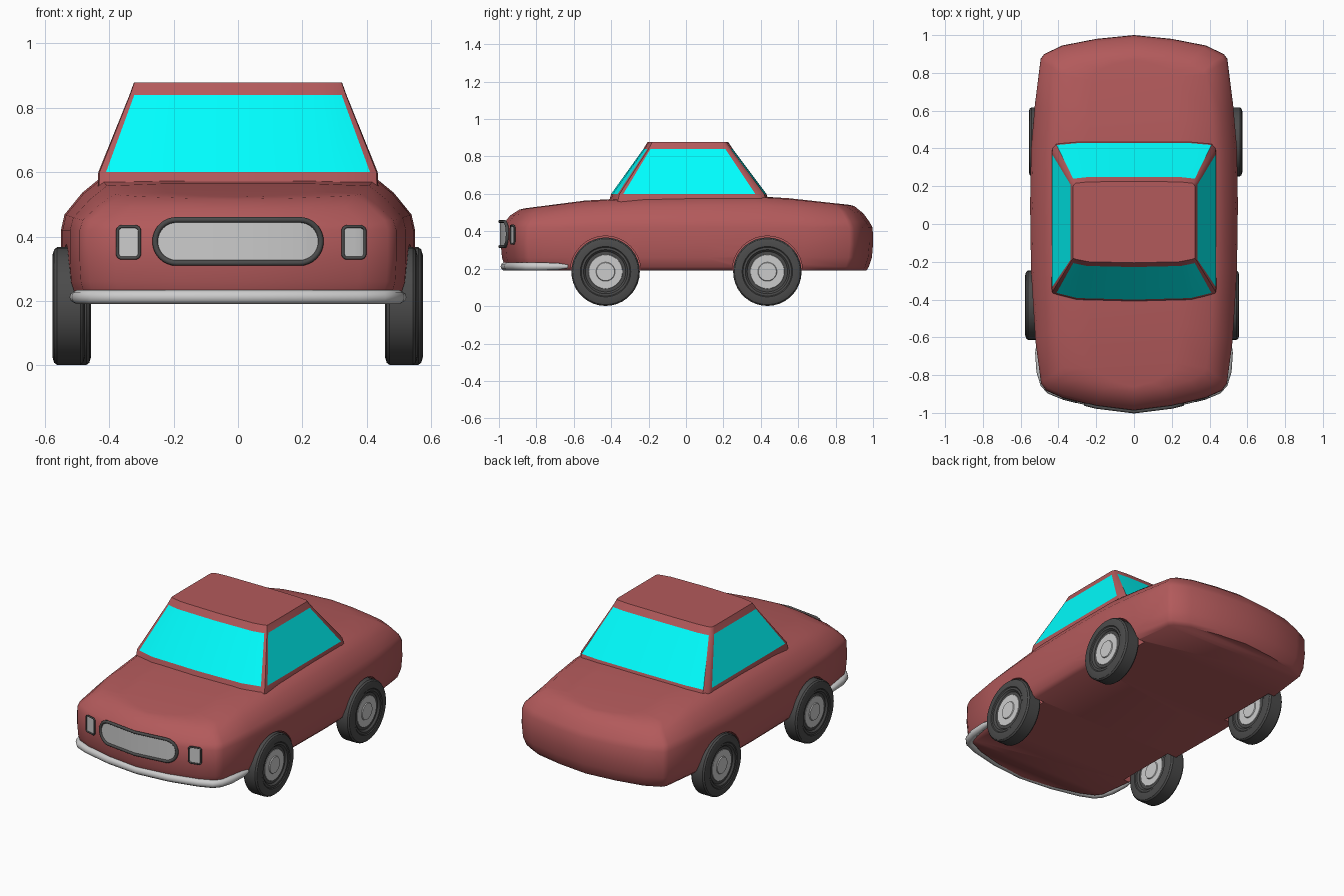
import bpy, bmesh, math

if "Cube" in bpy.data.objects:
    bpy.data.objects.remove(bpy.data.objects["Cube"])


def material(name, rgb):
    m = bpy.data.materials.new(name)
    m.diffuse_color = (*rgb, 1)
    m.use_nodes = True
    m.node_tree.nodes["Principled BSDF"].inputs["Base Color"].default_value = m.diffuse_color
    return m


RED = material("red_paint", (0.448, 0.102, 0.105))
CYAN = material("cyan_glass", (0.0, 1.0, 1.0))
DARK = material("dark_rubber", (0.07, 0.07, 0.07))


def mesh_object(name, verts, faces, mat=None, smooth=35):
    me = bpy.data.meshes.new(name)
    me.from_pydata(verts, [], faces)
    bm = bmesh.new()
    bm.from_mesh(me)
    bmesh.ops.delete(bm, geom=[v for v in bm.verts if not v.link_faces], context='VERTS')
    bmesh.ops.remove_doubles(bm, verts=bm.verts, dist=0.0001)
    bmesh.ops.recalc_face_normals(bm, faces=bm.faces)
    bm.to_mesh(me)
    bm.free()
    ob = bpy.data.objects.new(name, me)
    bpy.context.collection.objects.link(ob)
    if mat:
        me.materials.append(mat)
    if smooth:
        smooth_by_angle(ob, smooth)
    return ob


def activate(ob):
    bpy.ops.object.select_all(action='DESELECT')
    ob.select_set(True)
    bpy.context.view_layer.objects.active = ob


def smooth_by_angle(ob, deg):
    activate(ob)
    bpy.ops.object.shade_smooth_by_angle(angle=math.radians(deg))


def interp(table, v):
    for (a, za), (b, zb) in zip(table, table[1:]):
        if v <= b:
            return za + (zb - za) * (v - a) / (b - a)
    return table[-1][1]


def loft(levels):
    """Stack half outlines (front centre to rear centre), mirrored in x and capped."""
    n = len(levels[0])
    m = 2 * n - 2
    verts = []
    for half in levels:
        verts += half + [(-x, y, z) for x, y, z in half[-2:0:-1]]
    sides = [[(k * m + i, k * m + (i + 1) % m, (k + 1) * m + (i + 1) % m, (k + 1) * m + i)
              for i in range(m)] for k in range(len(levels) - 1)]
    caps = []
    for base in (0, (len(levels) - 1) * m):
        for i in range(n - 1):
            ids = [i, i + 1, (m - i - 1) % m, (m - i) % m]
            caps.append([base + j for j in dict.fromkeys(ids)])
    return verts, sides, caps


# Lower body: one plan outline, scaled level by level up to the bonnet line
plan = [(0, -.99), (.2, -.965), (.38, -.92), (.465, -.882), (.492, -.845), (.522, -.62),
        (.545, -.25), (.55, .1), (.545, .4), (.525, .63), (.494, .875), (.475, .9),
        (.38, .945), (.2, .98), (0, 1)]
top_line = [(-1, .50), (-.9, .515), (-.42, .575), (.43, .585), (.9, .535), (1, .51)]
levels = [[(x * sx, y * sy, z) for x, y in plan]
          for sx, sy, z in [(.93, .965, .19), (.965, .977, .21), (.992, .994, .26),
                            (1, 1, .33), (1, .998, .42)]]
for sx, sy, t in [(.98, .982, .3), (.88, .95, .72), (.78, .9, 1), (.45, .87, 1.03)]:
    levels.append([(x * sx, y * sy, .42 + t * (interp(top_line, y * sy) - .42))
                   for x, y in plan])
verts, sides, caps = loft(levels)
body = mesh_object("body", verts, sum(sides, []) + caps, RED, 0)

# Wheel wells cut into the body
AXLES = (-.43, .435)
for y in AXLES:
    for s in (-1, 1):
        bpy.ops.mesh.primitive_cylinder_add(vertices=32, radius=.188, depth=.3,
                                            location=(s * .595, y, .187),
                                            rotation=(0, math.pi / 2, 0))
        cutter = bpy.context.object
        cutter.hide_render = True
        mod = body.modifiers.new("well", 'BOOLEAN')
        mod.operation = 'DIFFERENCE'
        mod.solver = 'EXACT'
        mod.object = cutter
        activate(body)
        bpy.ops.object.modifier_apply(modifier=mod.name)
        bpy.data.objects.remove(cutter)
smooth_by_angle(body, 55)

# Cabin and its windows share one loft; glass faces lie between the pillars
base = [(0, -.40), (.3, -.392), (.41, -.365), (.43, -.355), (.434, -.335),
        (.434, .37), (.43, .395), (.41, .418), (.3, .428), (0, .43)]
head = [(0, -.228), (.25, -.222), (.322, -.207), (.335, -.2), (.337, -.19),
        (.337, .21), (.335, .225), (.322, .24), (.25, .248), (0, .25)]
levels = [[(x * 1.005, y * 1.04, .545) for x, y in base],
          [(x, y, .60) for x, y in base],
          [(x, y, .84) for x, y in head],
          [(x * .96, y * .9, .878) for x, y in head]]
verts, sides, caps = loft(levels)
pillars = {2, 3, 5, 6, 11, 12, 14, 15}
glass = [f for i, f in enumerate(sides[1]) if i not in pillars]
posts = [f for i, f in enumerate(sides[1]) if i in pillars]
mesh_object("cabin", verts, sides[0] + posts + sides[2] + caps, RED, 35)
mesh_object("windows", verts, glass, CYAN, 25)


# Wheels: tyre and hub turned around the x axis
def lathe(name, profile, cx, cy, cz, closed, mat=None, seg=36):
    n = len(profile)
    verts = [(cx + x, cy + r * math.cos(a), cz + r * math.sin(a))
             for a in [2 * math.pi * k / seg for k in range(seg)] for x, r in profile]
    faces = [(k * n + i, k * n + (i + 1) % n,
              (k + 1) % seg * n + (i + 1) % n, (k + 1) % seg * n + i)
             for k in range(seg) for i in range(n if closed else n - 1)]
    return mesh_object(name, verts, faces, mat, 30)


def mirrored(half):
    return half + [(-x, r) for x, r in reversed(half)]


tyre = mirrored([(.036, .09), (.036, .108), (.046, .118), (.046, .13), (.05, .135),
                 (.05, .16), (.045, .176), (.036, .183)])
hub = mirrored([(.043, 0), (.043, .048), (.038, .051), (.038, .09), (.03, .096)])
for name, x, y in [("front_left", -.526, AXLES[0]), ("front_right", .507, AXLES[0]),
                   ("rear_left", -.507, AXLES[1]), ("rear_right", .524, AXLES[1])]:
    lathe(name + "_tyre", tyre, x, y, .184, True, DARK)
    lathe(name + "_hub", hub, x, y, .184, False)


# Tubes for the bumper and the trim frames
def tube(name, points, depth, cyclic=False, mat=None, radii=None):
    cu = bpy.data.curves.new(name, 'CURVE')
    cu.dimensions = '3D'
    cu.bevel_depth = depth
    cu.bevel_resolution = 3
    cu.use_fill_caps = True
    sp = cu.splines.new('POLY')
    sp.points.add(len(points) - 1)
    for i, p in enumerate(points):
        sp.points[i].co = (*p, 1)
        sp.points[i].radius = radii[i] if radii else 1
    sp.use_cyclic_u = cyclic
    sp.use_smooth = True
    if mat:
        cu.materials.append(mat)
    ob = bpy.data.objects.new(name, cu)
    bpy.context.collection.objects.link(ob)
    return ob


# Front bumper wraps round to the front wheels
half = [(.507, -.63, .212), (.505, -.68, .212), (.494, -.78, .212), (.474, -.845, .212),
        (.445, -.878, .212), (.37, -.908, .212), (.2, -.948, .212), (0, -.968, .212)]
path = half + [(-x, y, z) for x, y, z in half[-2::-1]]
tube("front_bumper", path, .023, radii=[.4, .8] + [1] * 11 + [.8, .4])


# Grille and headlights: rounded panels bent along the nose, with dark frames
def nose(x):
    return interp([(0, -.99), (.2, -.965), (.38, -.92), (.485, -.87)], abs(x))


def panel(name, cx, cz, hw, hh, r, frame):
    arc = [(hw - r + r * math.cos(a), hh - r + r * math.sin(a))
           for a in [math.pi / 2 * k / 8 for k in range(9)]]
    top = arc + [(0, hh)] + [(-x, z) for x, z in reversed(arc)]
    pts = [(cx + x, nose(cx + x) - .004, cz + z) for x, z in top]
    low = [(cx + x, nose(cx + x) - .004, cz - z) for x, z in top]
    n = len(top)
    mesh_object(name, pts + low, [(i, i + 1, n + i + 1, n + i) for i in range(n - 1)])
    tube(name + "_frame", pts + low[::-1], frame, True, DARK)


panel("grille", 0, .385, .257, .067, .066, .009)
panel("left_headlight", -.34, .382, .034, .049, .014, .005)
panel("right_headlight", .36, .382, .034, .049, .014, .005)
